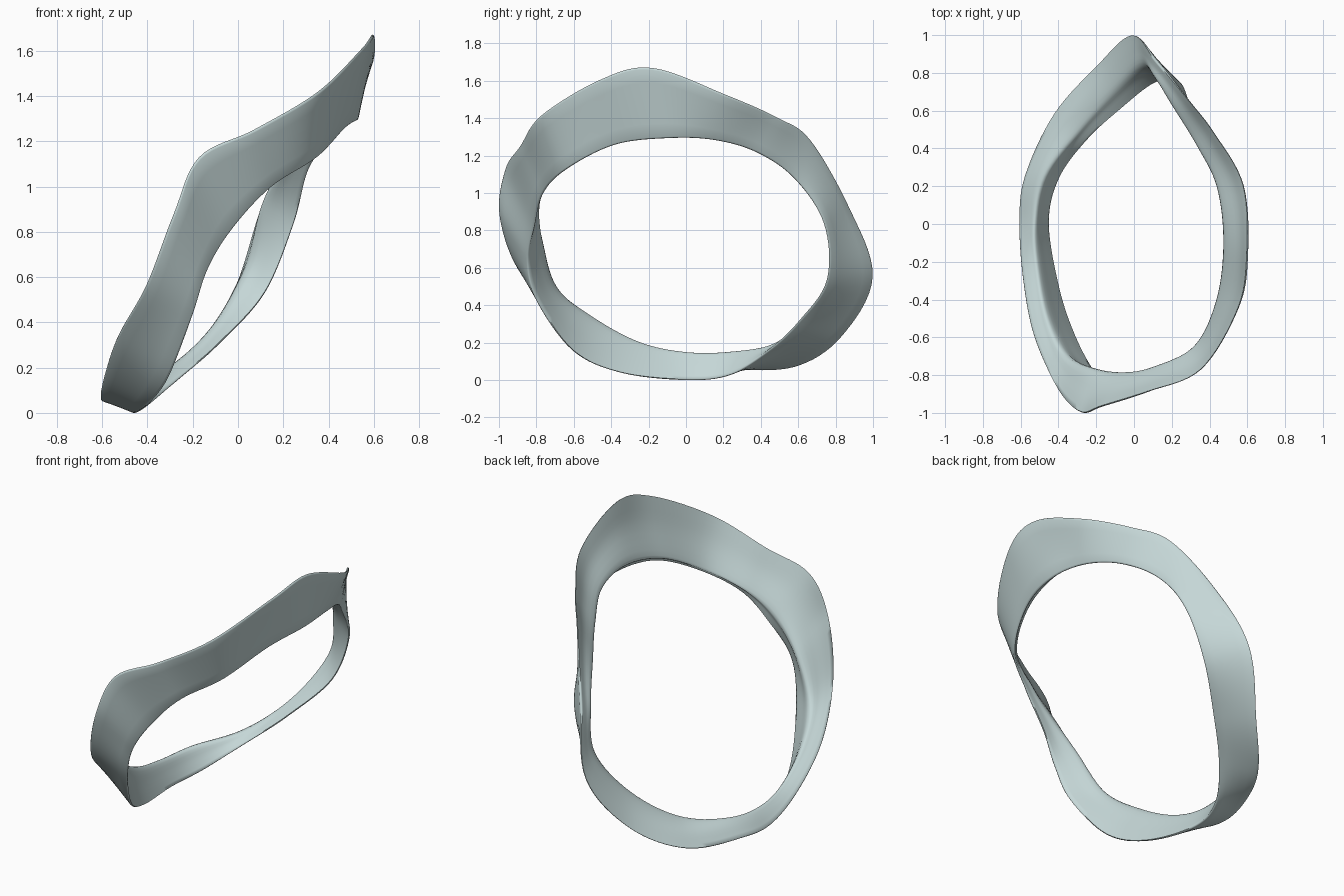
import bpy, bmesh
from mathutils import Vector

if "Cube" in bpy.data.objects:
    bpy.data.objects.remove(bpy.data.objects["Cube"])

# Guide loops around the ring: outer rim, inner ridge, lower rim
UPPER = [(.605,-.18,1.67),(.555,-.45,1.61),(.36,-.77,1.42),(.08,-.89,1.255),(-.17,-.97,1.13),
         (-.28,-1,.88),(-.40,-.88,.57),(-.53,-.6,.345),(-.59,-.3,.18),(-.61,0,.07),
         (-.58,.25,.06),(-.42,.58,.07),(-.2,.83,.23),(-.01,1,.55),(.12,.87,.94),
         (.29,.66,1.29),(.43,.48,1.41),(.585,.2,1.53)]
RIDGE = [(.475,-.1,1.36),(.44,-.4,1.29),(.32,-.65,1.15),(.1,-.76,1.03),(-.06,-.79,.92),
         (-.22,-.765,.74),(-.36,-.69,.5),(-.45,-.5,.335),(-.5,-.25,.2),(-.52,0,.15),
         (-.47,.25,.155),(-.3,.5,.21),(-.11,.71,.39),(.04,.84,.65),(.11,.775,.92),
         (.2,.63,1.09),(.33,.42,1.23),(.44,.2,1.33)]
LOWER = [(.53,-.1,1.295),(.475,-.38,1.26),(.35,-.64,1.13),(.15,-.77,1.0),(-.02,-.82,.82),
         (-.13,-.85,.64),(-.2,-.8,.43),(-.31,-.61,.16),(-.4,-.35,.04),(-.455,0,0),
         (-.4,.24,.03),(-.25,.44,.16),(-.08,.6,.31),(.12,.755,.53),(.25,.745,.84),
         (.315,.58,1.08),(.42,.38,1.22),(.5,.15,1.285)]

def spline(p0, p1, p2, p3, t):
    return 0.5 * (2*p1 + (p2-p0)*t + (2*p0-5*p1+4*p2-p3)*t*t + (3*p1-p0-3*p2+p3)*t**3)

def closed_loop(pts, steps):
    v = [Vector(p) for p in pts]
    n = len(v)
    return [spline(v[i-1], v[i], v[(i+1) % n], v[(i+2) % n], s/steps)
            for i in range(n) for s in range(steps)]

def open_curve(v, steps):
    v = [2*v[0]-v[1]] + v + [2*v[-1]-v[-2]]
    out = [spline(*v[i-1:i+3], s/steps) for i in range(1, len(v)-2) for s in range(steps)]
    return out + [v[-2]]

def section(u, m, l):
    """Flat outside, softly ridged inside, slightly rounded rims."""
    flat = l - u
    d = flat.normalized()
    foot = u + d * (m-u).dot(d)
    inward = (m - foot).normalized()
    p = u.lerp(m, .5) + inward * (.028 - .027*u.z)
    q = m.lerp(l, .5) + inward * .006
    r = .01
    inner = open_curve([u + inward*r, p, m, q, l + inward*r], 4)
    outer = [(l - d*r).lerp(u + d*r, k/5) for k in range(6)]
    # one extra point on each rim rounds it off
    return inner + [l + (inward - d)*r*.3] + outer + [u + (inward + d)*r*.3]

# Ring band
bm = bmesh.new()
rows = [[bm.verts.new(c) for c in section(u, m, l)]
        for u, m, l in zip(*(closed_loop(g, 8) for g in (UPPER, RIDGE, LOWER)))]
for i, a in enumerate(rows):
    b = rows[(i+1) % len(rows)]
    for j in range(len(a)):
        k = (j+1) % len(a)
        bm.faces.new((a[j], b[j], b[k], a[k]))
bmesh.ops.recalc_face_normals(bm, faces=bm.faces)
mesh = bpy.data.meshes.new("ring_band")
bm.to_mesh(mesh)
bm.free()
ring = bpy.data.objects.new("ring_band", mesh)
bpy.context.collection.objects.link(ring)

# Pale blue-green colour
mat = bpy.data.materials.new("pale_teal")
mat.diffuse_color = (.56, .68, .68, 1)
mat.use_nodes = True
mat.node_tree.nodes["Principled BSDF"].inputs["Base Color"].default_value = mat.diffuse_color
mesh.materials.append(mat)

# Rest on the ground plane
ring.location.z = -min(v.co.z for v in mesh.vertices)

bpy.context.view_layer.objects.active = ring
ring.select_set(True)
bpy.ops.object.shade_smooth_by_angle(angle=1.3)
